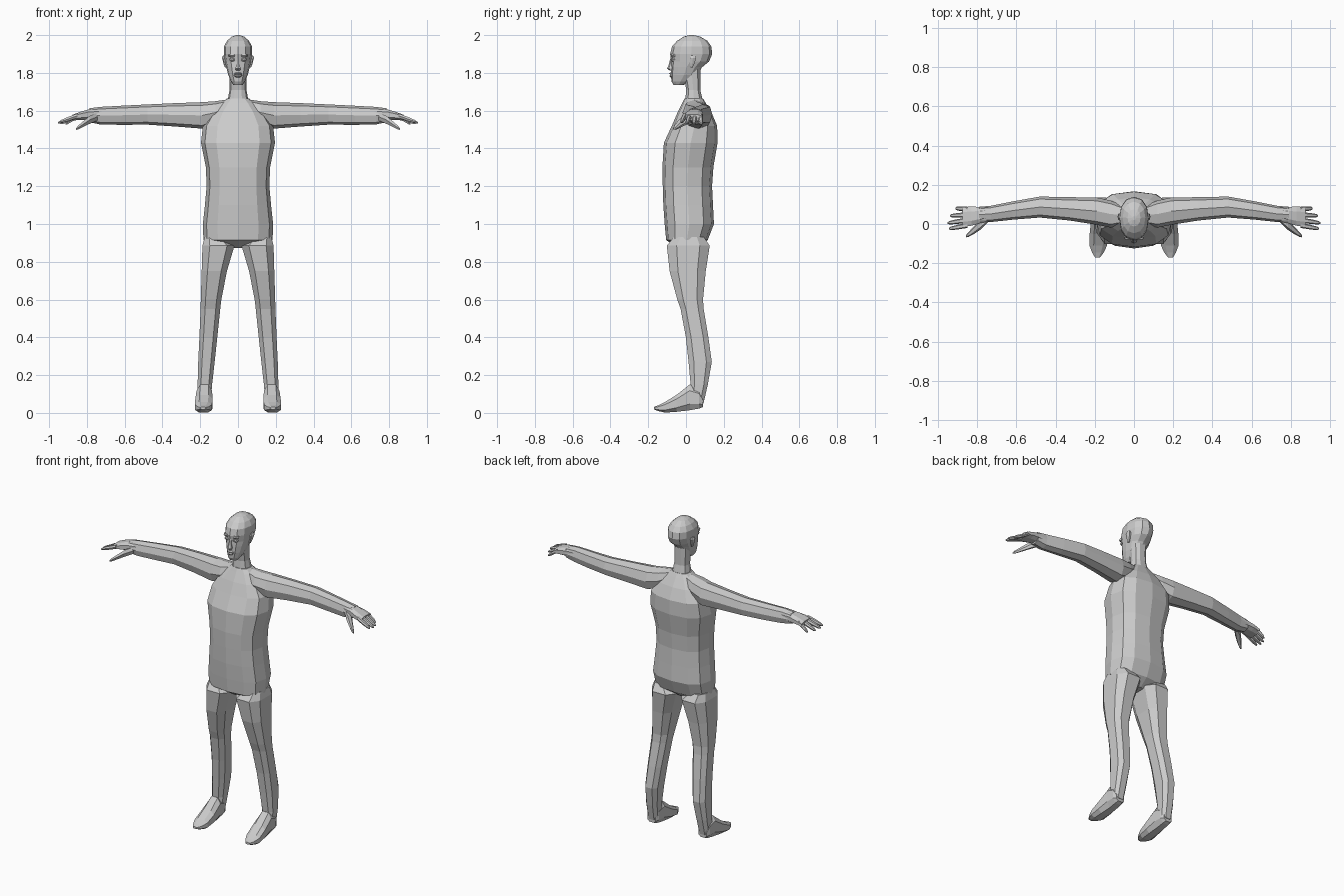
import bpy, bmesh, math

skin = bpy.data.materials.new("plain_grey")
skin.diffuse_color = (0.6, 0.6, 0.6, 1)


def loft(name, axis, rings, n=8, power=0.8, turn=0.0, mirror=False):
    """Skin rings given as (position on axis, a_min, a_max, b_min, b_max)."""
    bm = bmesh.new()
    loops = []
    for t, a0, a1, b0, b1 in rings:
        loop = []
        for i in range(n):
            ang = 2 * math.pi * (i + turn) / n
            c, s = math.cos(ang), math.sin(ang)
            c = math.copysign(abs(c) ** power, c)
            s = math.copysign(abs(s) ** power, s)
            a = (a0 + a1) / 2 + c * (a1 - a0) / 2
            b = (b0 + b1) / 2 + s * (b1 - b0) / 2
            co = {"X": (t, a, b), "Y": (a, t, b), "Z": (a, b, t)}[axis]
            loop.append(bm.verts.new(co))
        loops.append(loop)
    for lo, hi in zip(loops, loops[1:]):
        for i in range(n):
            j = (i + 1) % n
            bm.faces.new((lo[i], lo[j], hi[j], hi[i]))
    bm.faces.new(loops[0])
    bm.faces.new(loops[-1])
    bmesh.ops.recalc_face_normals(bm, faces=bm.faces)
    me = bpy.data.meshes.new(name)
    bm.to_mesh(me)
    bm.free()
    me.materials.append(skin)
    ob = bpy.data.objects.new(name, me)
    bpy.context.collection.objects.link(ob)
    if mirror:
        ob.modifiers.new("mirror", "MIRROR").use_mirror_merge = False
    return ob


def upright(rows):
    """Symmetric rings from (z, half width, front y, back y)."""
    return [(z, -w, w, f, b) for z, w, f, b in rows]


# Torso from crotch to neck base
loft("torso", "Z", upright([
    (0.872, 0.03, -0.04, 0.06), (0.915, 0.183, -0.105, 0.115),
    (1.0, 0.186, -0.113, 0.148), (1.1, 0.175, -0.12, 0.143),
    (1.2, 0.166, -0.123, 0.138), (1.3, 0.17, -0.125, 0.145),
    (1.43, 0.196, -0.117, 0.167), (1.52, 0.186, -0.075, 0.165),
    (1.59, 0.14, -0.045, 0.135), (1.64, 0.09, -0.02, 0.105),
    (1.665, 0.058, -0.008, 0.09)]), n=12, power=0.78)

# Neck
loft("neck", "Z", upright([
    (1.62, 0.075, -0.02, 0.11), (1.665, 0.053, -0.005, 0.088),
    (1.71, 0.045, 0.0, 0.077), (1.82, 0.046, -0.02, 0.078)]), n=10)

# Head from chin to crown
loft("head", "Z", upright([
    (1.735, 0.024, -0.065, -0.015), (1.755, 0.038, -0.077, 0.02),
    (1.79, 0.052, -0.08, 0.06), (1.83, 0.062, -0.079, 0.085),
    (1.86, 0.069, -0.078, 0.122), (1.9, 0.075, -0.084, 0.139),
    (1.94, 0.074, -0.074, 0.134), (1.97, 0.058, -0.047, 0.113),
    (1.992, 0.033, -0.012, 0.075), (2.0, 0.008, 0.02, 0.04)]),
    n=12, power=0.9)

# Face features
loft("nose", "Z", upright([
    (1.812, 0.012, -0.085, -0.06), (1.822, 0.016, -0.1, -0.06),
    (1.845, 0.009, -0.091, -0.06), (1.88, 0.006, -0.082, -0.06)]), n=6, turn=0.5)
loft("lips", "Z", upright([
    (1.776, 0.012, -0.082, -0.06), (1.784, 0.02, -0.089, -0.06),
    (1.79, 0.023, -0.083, -0.06), (1.797, 0.02, -0.09, -0.06),
    (1.803, 0.01, -0.083, -0.06)]), n=8)
loft("eye", "Y", [(-0.078, 0.024, 0.036, 1.866, 1.874),
                  (-0.073, 0.016, 0.044, 1.861, 1.879),
                  (-0.05, 0.014, 0.046, 1.858, 1.882)], mirror=True)
loft("brow", "Z", [(1.885, 0.012, 0.05, -0.077, -0.05),
                   (1.892, 0.01, 0.053, -0.083, -0.05),
                   (1.9, 0.014, 0.05, -0.08, -0.05)], n=6, mirror=True)
loft("ear", "Z", [(1.828, 0.06, 0.069, 0.022, 0.036),
                  (1.85, 0.06, 0.077, 0.02, 0.046),
                  (1.88, 0.063, 0.084, 0.018, 0.056),
                  (1.893, 0.064, 0.08, 0.026, 0.05)], n=6, mirror=True)

# Legs, slightly bent backward below the knee
loft("leg", "Z", [
    (0.93, 0.07, 0.18, -0.07, 0.1), (0.885, 0.014, 0.193, -0.108, 0.132),
    (0.75, 0.055, 0.196, -0.092, 0.11), (0.6, 0.085, 0.2, -0.05, 0.094),
    (0.55, 0.091, 0.201, -0.032, 0.097), (0.4, 0.107, 0.207, -0.004, 0.122),
    (0.27, 0.121, 0.213, 0.01, 0.14), (0.15, 0.135, 0.216, 0.022, 0.118),
    (0.05, 0.143, 0.215, 0.01, 0.095)], n=8, turn=0.5, power=0.7, mirror=True)

# Feet from heel to toe
loft("foot", "Y", [
    (0.09, 0.15, 0.21, 0.03, 0.08), (0.07, 0.138, 0.22, 0.02, 0.13),
    (0.02, 0.135, 0.222, 0.01, 0.155), (-0.05, 0.131, 0.229, 0.003, 0.098),
    (-0.11, 0.135, 0.23, 0.0, 0.06), (-0.145, 0.152, 0.216, 0.008, 0.042),
    (-0.17, 0.172, 0.2, 0.018, 0.032)], n=8, turn=0.5, power=0.75, mirror=True)

# Arms and palms
loft("arm", "X", [
    (0.05, 0.0, 0.09, 1.58, 1.66), (0.12, -0.018, 0.12, 1.53, 1.65),
    (0.19, -0.004, 0.135, 1.505, 1.645), (0.33, 0.018, 0.137, 1.516, 1.64),
    (0.48, 0.033, 0.14, 1.526, 1.633), (0.62, 0.022, 0.115, 1.525, 1.626),
    (0.73, 0.01, 0.093, 1.527, 1.62), (0.79, 0.008, 0.088, 1.54, 1.612)],
    n=8, mirror=True)
loft("palm", "X", [
    (0.72, 0.015, 0.09, 1.54, 1.615), (0.785, 0.002, 0.09, 1.55, 1.61),
    (0.83, -0.012, 0.092, 1.55, 1.597), (0.875, -0.018, 0.09, 1.547, 1.58)],
    n=8, turn=0.5, mirror=True)

# Fingers fan out from the palm: root y, tip y, tip x, tip z
fingers = [(-0.007, -0.024, 0.945, 1.54), (0.02, 0.005, 0.952, 1.536),
           (0.047, 0.042, 0.94, 1.532), (0.075, 0.08, 0.912, 1.53)]
for k, (y0, y1, x1, z1) in enumerate(fingers):
    rows = []
    for f, r in ((0, 0.013), (0.55, 0.012), (0.88, 0.009), (1, 0.004)):
        x, y, z = 0.85 + f * (x1 - 0.85), y0 + f * (y1 - y0), 1.573 + f * (z1 - 1.573)
        rows.append((x, y - r, y + r, z - r, z + r))
    loft("finger_%d" % (k + 1), "X", rows, n=6, mirror=True)
loft("thumb", "X", [
    (0.745, 0.01, 0.045, 1.545, 1.59), (0.785, -0.03, 0.025, 1.528, 1.575),
    (0.82, -0.053, -0.015, 1.512, 1.545), (0.845, -0.066, -0.042, 1.5, 1.523),
    (0.857, -0.068, -0.056, 1.498, 1.508)], n=6, mirror=True)
